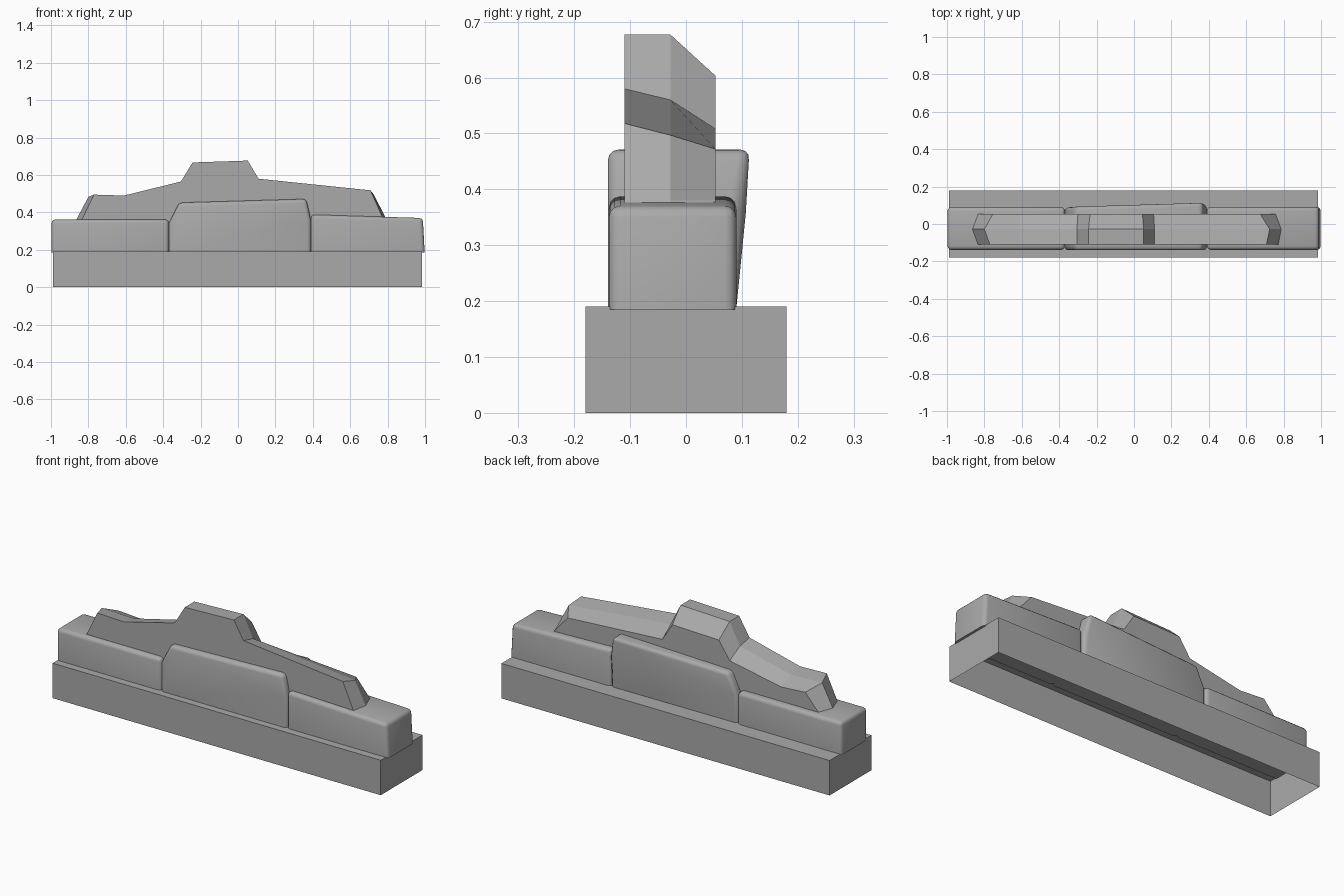
import bpy
import bmesh

cube = bpy.data.objects.get("Cube")
if cube:
    bpy.data.objects.remove(cube, do_unlink=True)

grey = bpy.data.materials.new("plain grey")
grey.use_nodes = True
colour = (0.4, 0.4, 0.4, 1)
grey.diffuse_color = colour
grey.node_tree.nodes["Principled BSDF"].inputs["Base Color"].default_value = colour


def loft(name, sections, bevel=0.0, open_bottom=False):
    """Join matching closed outlines of (x, y, z) points and cap both ends."""
    bm = bmesh.new()
    rings = [[bm.verts.new(p) for p in ring] for ring in sections]
    count = len(rings[0])
    for a, b in zip(rings, rings[1:]):
        for i in range(count):
            j = (i + 1) % count
            bm.faces.new((a[i], a[j], b[j], b[i]))
    bm.faces.new(rings[0][::-1])
    bm.faces.new(rings[-1])
    bmesh.ops.recalc_face_normals(bm, faces=bm.faces)
    low = min(v.co.z for v in bm.verts)
    if bevel:
        # Round every sharp edge except the seam on the plinth
        edges = [e for e in bm.edges
                 if max(v.co.z for v in e.verts) > low + 0.01
                 and e.calc_face_angle(0) > 0.6]
        bmesh.ops.bevel(bm, geom=edges, offset=bevel, segments=3, profile=0.5,
                        affect='EDGES', clamp_overlap=True)
    if open_bottom:
        under = [f for f in bm.faces if all(v.co.z < low + 0.001 for v in f.verts)]
        bmesh.ops.delete(bm, geom=under, context='FACES_ONLY')
    mesh = bpy.data.meshes.new(name)
    bm.to_mesh(mesh)
    bm.free()
    mesh.materials.append(grey)
    obj = bpy.data.objects.new(name, mesh)
    bpy.context.collection.objects.link(obj)
    if bevel:
        bpy.ops.object.select_all(action='DESELECT')
        obj.select_set(True)
        bpy.context.view_layer.objects.active = obj
        bpy.ops.object.shade_smooth_by_angle(angle=0.6)
    return obj


def at_y(y, outline):
    return [(x, y, z) for x, z in outline]


# Hollow plinth, open underneath
plinth = [(-0.99, 0), (0.985, 0), (0.985, 0.19), (-0.99, 0.19)]
loft("plinth", [at_y(-0.18, plinth), at_y(0.18, plinth)], open_bottom=True)

# Rounded end blocks
rear = [(-0.997, 0.185), (-0.37, 0.185), (-0.37, 0.362), (-0.997, 0.362)]
loft("rear_block", [at_y(-0.138, rear), at_y(0.09, rear)], bevel=0.02)
nose = [(0.39, 0.185), (0.998, 0.185), (0.988, 0.37), (0.39, 0.388)]
loft("nose_block", [at_y(-0.138, nose), at_y(0.09, nose)], bevel=0.02)

# Taller middle block, its back flaring out towards the nose
middle = [(-0.37, 0.185), (0.39, 0.185), (0.39, 0.36), (0.365, 0.472),
          (-0.315, 0.452), (-0.368, 0.345)]
flare = [0.085, 0.09, 0.095, 0.117, 0.093, 0.088]
loft("middle_block", [at_y(-0.14, middle),
                      [(x, y, z) for (x, z), y in zip(middle, flare)]], bevel=0.02)

# Faceted upper body: front outline, ridge outline and lower back outline
front = [(-0.86, 0.3), (-0.835, 0.36), (-0.77, 0.495), (-0.61, 0.49),
         (-0.305, 0.565), (-0.243, 0.667), (0.052, 0.677), (0.11, 0.58),
         (0.708, 0.518), (0.77, 0.38), (0.805, 0.3)]
ridge = [(-0.895, 0.3), (-0.865, 0.36), (-0.80, 0.483), (-0.61, 0.477),
         (-0.305, 0.55), (-0.243, 0.667), (0.052, 0.677), (0.11, 0.56),
         (0.725, 0.497), (0.785, 0.38), (0.825, 0.3)]
back = [(-0.865, 0.3), (-0.835, 0.36), (-0.755, 0.45), (-0.61, 0.44),
        (-0.30, 0.50), (-0.235, 0.595), (0.045, 0.603), (0.105, 0.508),
        (0.675, 0.472), (0.755, 0.38), (0.80, 0.3)]
loft("upper_body", [at_y(-0.11, front), at_y(-0.028, ridge), at_y(0.053, back)])
